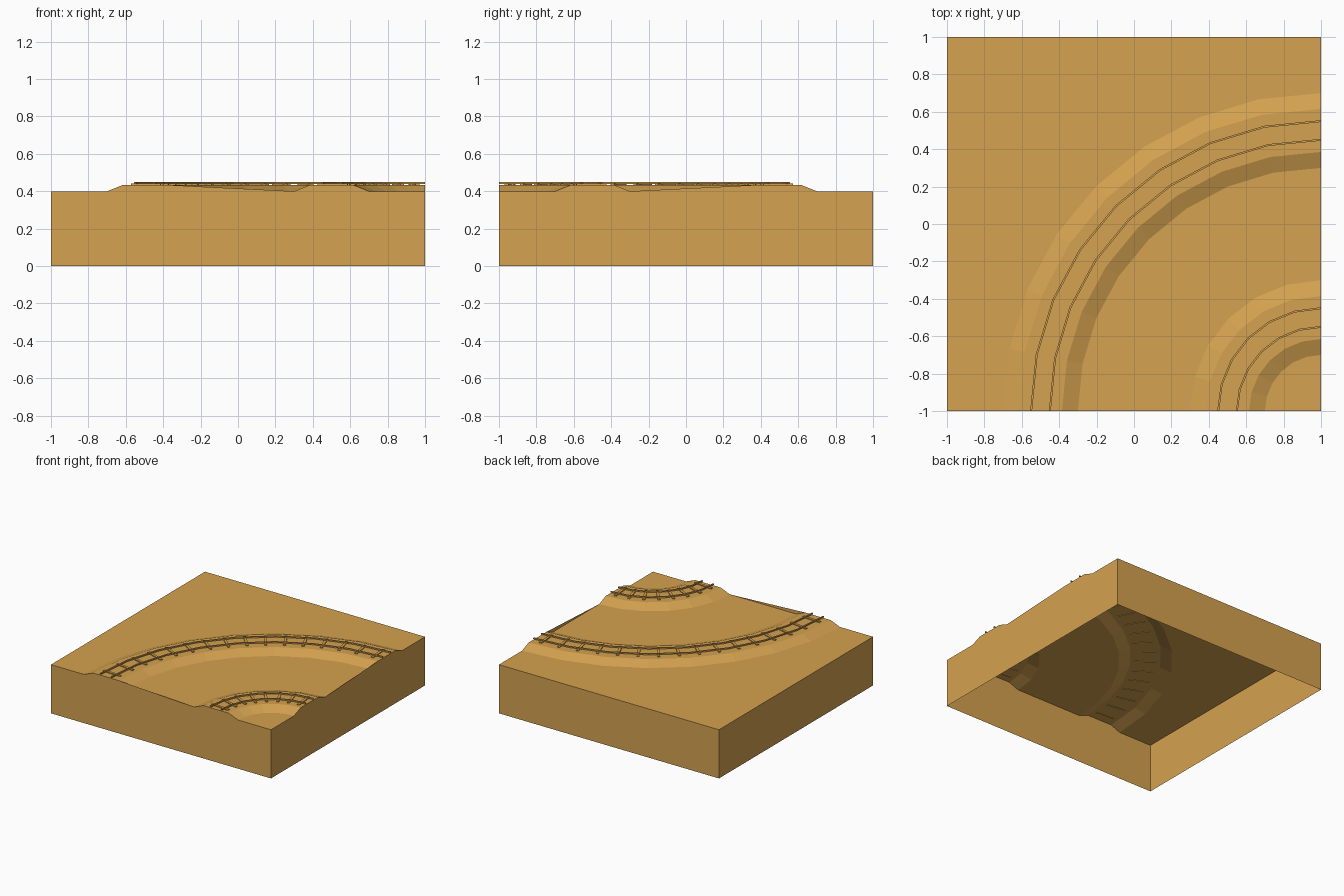
import bpy, bmesh
from math import sin, cos, pi

if "Cube" in bpy.data.objects:
    bpy.data.objects.remove(bpy.data.objects["Cube"])

CENTRE = (1.0, -1.0)          # both bends turn round this corner
GROUND, BED, TIE_TOP, RAIL_TOP = 0.4, 0.434, 0.441, 0.45
TRACKS = [(0.5, 6, 8), (1.5, 8, 16)]   # radius, bend segments, number of ties

sand = bpy.data.materials.new("sand")
sand.diffuse_color = (0.66, 0.36, 0.08, 1)
sand.use_nodes = True
sand.node_tree.nodes["Principled BSDF"].inputs["Base Color"].default_value = sand.diffuse_color


def point(r, a, z):
    return (CENTRE[0] - r * cos(a), CENTRE[1] + r * sin(a), z)


def arc(bm, r, z, n):
    return [bm.verts.new(point(r, i * pi / 2 / n, z)) for i in range(n + 1)]


def strip(bm, a, b):
    for i in range(len(a) - 1):
        bm.faces.new((a[i], a[i + 1], b[i + 1], b[i]))


def finish(bm, name):
    bmesh.ops.recalc_face_normals(bm, faces=bm.faces[:])
    mesh = bpy.data.meshes.new(name)
    bm.to_mesh(mesh)
    bm.free()
    mesh.materials.append(sand)
    obj = bpy.data.objects.new(name, mesh)
    bpy.context.collection.objects.link(obj)
    return obj


# Ground block: hollow underneath, with two raised track beds
bm = bmesh.new()
corner = bm.verts.new((1, -1, GROUND))
front, right = [corner], [corner]
prev = [corner]
for radius, n, _ in TRACKS:
    rows = [arc(bm, radius + d, z, n) for d, z in
            ((-0.2, GROUND), (-0.115, BED), (0.115, BED), (0.2, GROUND))]
    bm.faces.new(prev + rows[0][::-1])
    for a, b in zip(rows, rows[1:]):
        strip(bm, a, b)
    front += [r[0] for r in rows]
    right += [r[-1] for r in rows]
    prev = rows[-1]
fl, bl, br = [bm.verts.new((x, y, GROUND)) for x, y in ((-1, -1), (-1, 1), (1, 1))]
bm.faces.new(prev + [br, bl, fl])
front.append(fl)
right.append(br)
base = [bm.verts.new((x, y, 0)) for x, y in ((1, -1), (-1, -1), (-1, 1), (1, 1))]
bm.faces.new(front + [base[1], base[0]])
bm.faces.new([fl, bl, base[2], base[1]])
bm.faces.new([bl, br, base[3], base[2]])
bm.faces.new(right + [base[3], base[0]])
bmesh.ops.triangulate(bm, faces=[f for f in bm.faces if len(f.verts) > 4])
ground = finish(bm, "ground_block")
# the shell is open below: make sure its top faces up
if max(ground.data.polygons, key=lambda p: p.center.z).normal.z < 0:
    ground.data.flip_normals()

for label, (radius, n, ties) in zip(("inner", "outer"), TRACKS):
    # Rails
    for side, off in (("near", -0.05), ("far", 0.05)):
        bm = bmesh.new()
        loop = [arc(bm, radius + off + d, z, n) for d, z in
                ((-0.005, TIE_TOP - 0.001), (-0.005, RAIL_TOP),
                 (0.005, RAIL_TOP), (0.005, TIE_TOP - 0.001))]
        for k in range(4):
            strip(bm, loop[k], loop[(k + 1) % 4])
        for end in (0, -1):
            bm.faces.new([row[end] for row in loop])
        finish(bm, f"{label}_{side}_rail")

    # Ties, set square to the straight rail pieces
    bm = bmesh.new()
    for i in range(ties):
        a = (i + 0.5) * pi / 2 / ties
        step = pi / 2 / n
        mid = (int(a / step) + 0.5) * step
        r = radius * cos(step / 2) / cos(a - mid)
        cube = bmesh.ops.create_cube(bm, size=1)["verts"]
        cx, cy, _ = point(r, a, 0)
        for v in cube:
            u, w = v.co.x * 0.16, v.co.y * 0.02
            v.co = (cx - u * cos(a) + w * sin(a), cy + u * sin(a) + w * cos(a),
                    (BED - 0.003) if v.co.z < 0 else TIE_TOP)
    finish(bm, f"{label}_ties")
